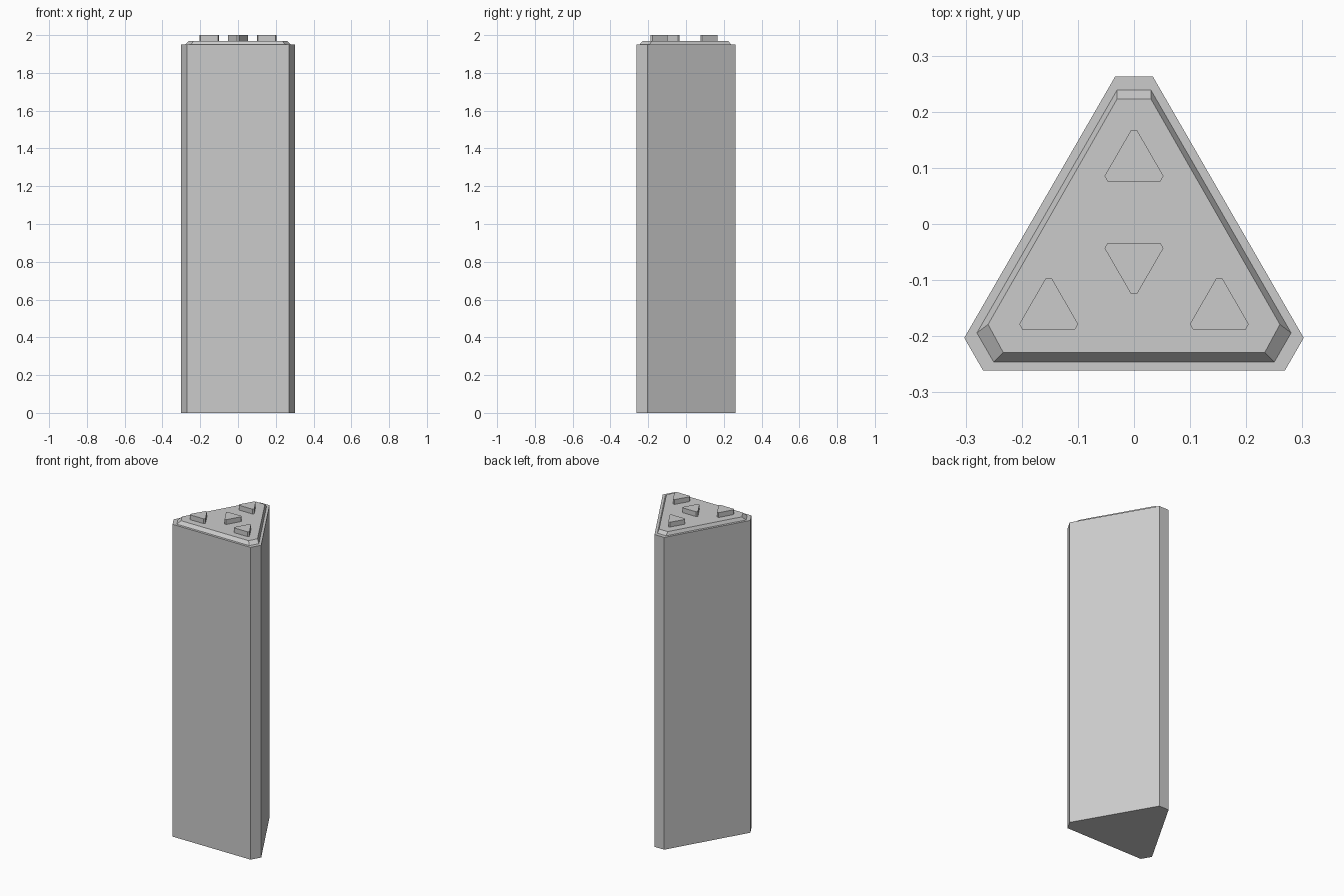
import bpy, bmesh
from math import sin, cos, pi

if "Cube" in bpy.data.objects:
    bpy.data.objects.remove(bpy.data.objects["Cube"])

CY = -0.067  # centre of the triangle


def tri(h, d, cx=0, cy=CY, turn=0):
    """Triangle with clipped corners: h = half side length, d = centre-to-side distance."""
    pts = []
    for k in range(3):
        a = k * 2 * pi / 3 + turn
        for x in (-h, h):
            pts.append((cx + x * cos(a) + d * sin(a), cy + x * sin(a) - d * cos(a)))
    return pts


def loft(name, sections):
    """Join stacked outlines (points, z) into a closed solid."""
    bm = bmesh.new()
    rings = [[bm.verts.new((x, y, z)) for x, y in pts] for pts, z in sections]
    for a, b in zip(rings, rings[1:]):
        n = len(a)
        for i in range(n):
            j = (i + 1) % n
            bm.faces.new((a[i], a[j], b[j], b[i]))
    bm.faces.new(rings[0][::-1])
    bm.faces.new(rings[-1])
    bmesh.ops.recalc_face_normals(bm, faces=bm.faces)
    mesh = bpy.data.meshes.new(name)
    bm.to_mesh(mesh)
    bm.free()
    obj = bpy.data.objects.new(name, mesh)
    bpy.context.collection.objects.link(obj)
    return obj


# Column with a stepped, bevelled cap
cap_top = [(-0.233, -0.229), (0.233, -0.229), (0.26, -0.179),
           (0.03, 0.223), (-0.03, 0.223), (-0.26, -0.179)]
loft("column", [(tri(0.269, 0.194), 0), (tri(0.269, 0.194), 1.95),
                (tri(0.25, 0.179), 1.95), (cap_top, 1.97)])

# Raised triangular studs, the middle one inverted
studs = [(0, 0.1095, 0), (-0.152, -0.1545, 0), (0.152, -0.1545, 0), (0, CY, pi)]
for i, (x, y, turn) in enumerate(studs):
    outline = tri(0.047, 0.0335, x, y, turn)
    loft(f"stud_{i + 1}", [(outline, 1.97), (outline, 2.0)])
